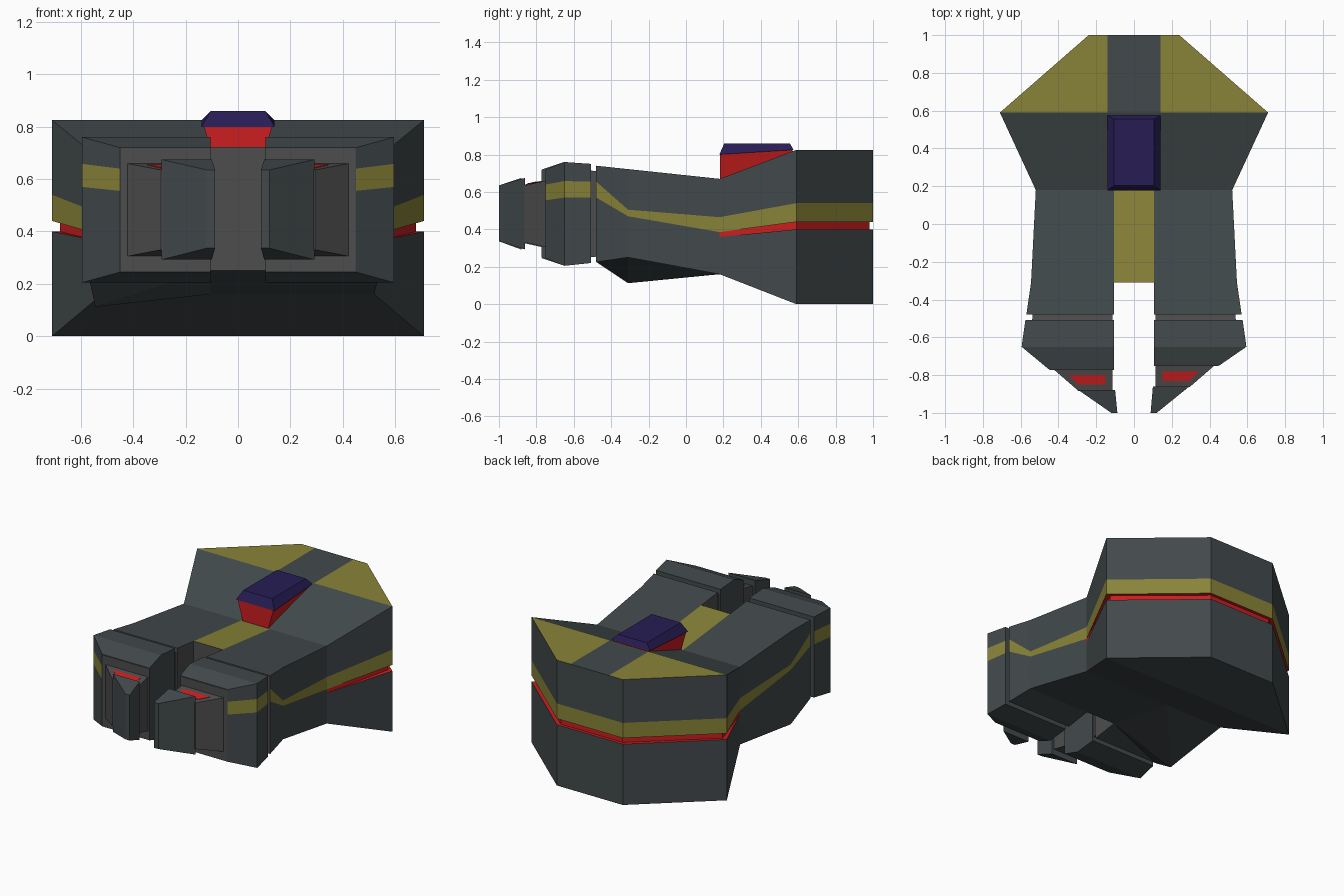
import bpy, bmesh

if "Cube" in bpy.data.objects:
    bpy.data.objects.remove(bpy.data.objects["Cube"])

def mat(name, c):
    m = bpy.data.materials.new(name)
    m.diffuse_color = (*c, 1)
    m.use_nodes = True
    m.node_tree.nodes["Principled BSDF"].inputs["Base Color"].default_value = m.diffuse_color
    return m

MATS = [mat("slate", (.055, .068, .072)), mat("yellow", (.25, .23, .04)),
        mat("red", (.6, .013, .014)), mat("blue", (.02, .012, .09)),
        mat("dark_grey", (.075, .075, .075))]
HULL, YEL, RED, BLUE, GREY = range(5)

def finish(bm, name):
    bmesh.ops.remove_doubles(bm, verts=bm.verts, dist=1e-4)
    bmesh.ops.recalc_face_normals(bm, faces=bm.faces)
    me = bpy.data.meshes.new(name)
    bm.to_mesh(me)
    bm.free()
    for m in MATS:
        me.materials.append(m)
    bpy.context.collection.objects.link(bpy.data.objects.new(name, me))

def face(bm, pts, m):
    bm.faces.new([bm.verts.new(p) for p in pts]).material_index = m

def loft(name, rings, m, special=None):
    """Closed skin through rings; special = {ring edge index: material}"""
    bm = bmesh.new()
    n = len(rings[0])
    for a, b in zip(rings, rings[1:]):
        for i in range(n):
            j = (i + 1) % n
            face(bm, [a[i], a[j], b[j], b[i]], (special or {}).get(i, m))
    face(bm, rings[0], m)
    face(bm, rings[-1], m)
    finish(bm, name)

# Main hull stations, back to front: y, half width, bottom, red, yellow, band top, deck, strip half width
ST = [(1, .24, 0, .40, .44, .54, .825, .14), (.59, .71, 0, .40, .44, .54, .825, .14),
      (.18, .52, .16, .36, .385, .465, .67, .105), (-.31, .545, .25, .47, .47, .505, .722, .105),
      (-.48, .57, .225, .57, .57, .655, .74, .105)]
INSET = [(.015, .02), (.03, 0), (0, 0), (0, 0), (0, 0)]

def bottom(x, k):
    return .112 if (k == 3 and x < -.5) else ST[k][2]

def column(x, k, groove=True):
    y, w, zb, r0, r1, y1, zt, t = ST[k]
    dx, dy = INSET[k]
    ix, iy = x - (dx if x > 0 else -dx), y - dy
    return [(x, y, bottom(x, k)), (x, y, r0), (ix, iy, r0), (ix, iy, r1),
            (x, y, r1), (x, y, y1), (x, y, zt)]

bm = bmesh.new()
# Wall swept around the plan outline, including the slot between the prongs
cols = [column(ST[k][1], k) for k in (4, 3, 2, 1, 0)]
cols += [column(-ST[k][1], k) for k in (0, 1, 2, 3, 4)]
cols += [column(x, k) for x, k in ((-.105, 4), (-.105, 3), (.105, 3), (.105, 4))]
for i in range(14):
    a, b = cols[i], cols[(i + 1) % 14]
    for r in range(6):
        m = HULL
        if i >= 9:
            m = GREY
        elif r == 4:
            m = YEL
        elif r in (1, 2, 3) and 2 <= i <= 6:
            m = RED
        face(bm, [a[r], b[r], b[r + 1], a[r + 1]], m)
# Deck and underside strips
for k in range(4):
    A, B = ST[k], ST[k + 1]
    xa, xb = [-A[1], -A[7], A[7], A[1]], [-B[1], -B[7], B[7], B[1]]
    for c in range(3):
        if k == 3 and c == 1:
            continue
        m = YEL if (k == 0 and c != 1) or (k == 2 and c == 1) else HULL
        q = [(xa[c], A[0]), (xa[c + 1], A[0]), (xb[c + 1], B[0]), (xb[c], B[0])]
        face(bm, [(*p, z) for p, z in zip(q, (A[6], A[6], B[6], B[6]))], m)
        low = [(*p, bottom(p[0], kk)) for p, kk in zip(q, (k, k, k + 1, k + 1))]
        face(bm, [low[0], low[1], low[3]], HULL)
        face(bm, [low[1], low[2], low[3]], HULL)
finish(bm, "main_hull")

# Canopy and its red support
def rect(xf, yf, zf, xb, yb, zb):
    return [(-xf, yf, zf), (xf, yf, zf), (xb, yb, zb), (-xb, yb, zb)]

loft("canopy", [rect(.14, .178, .80, .14, .575, .825), rect(.105, .205, .86, .105, .555, .86)], BLUE)
loft("canopy_support", [rect(.09, .182, .66, .13, .57, .815), rect(.13, .182, .80, .13, .57, .826)], RED)

# Prong pieces, mirrored with a slight stagger
def box_ring(s, y, xi, xo, lo, hi):
    return [(s * xi, y, lo), (s * xo, y, lo), (s * xo, y, hi), (s * xi, y, hi)]

def band_ring(s, y, xi, xo, lo, b0, b1, hi):
    return [(s * x, y, z) for x, z in
            ((xi, lo), (xo, lo), (xo, b0), (xo, b1), (xo, hi), (xi, hi))]

for s, side in ((1, "right"), (-1, "left")):
    d = .01 * s
    y1, y2 = -.76 + d, -.87 + d
    loft(side + "_prong_neck", [box_ring(s, -.47, .115, .535, .255, .71),
                                box_ring(s, -.515, .115, .54, .25, .715)], GREY)
    loft(side + "_prong_block", [band_ring(s, -.508, .105, .575, .22, .57, .655, .75),
                                 band_ring(s, -.65, .105, .595, .205, .57, .658, .76),
                                 band_ring(s, y1, .105, .45, .245, .555, .64, .72)], HULL, {2: YEL})
    loft(side + "_prong_front_plate", [box_ring(s, y1 + .01, .107, .448, .247, .718),
                                       box_ring(s, y1 - .002, .107, .446, .249, .716)], GREY)
    loft(side + "_prong_link", [box_ring(s, y1, .115, .425, .305, .66),
                                box_ring(s, y2 - .003, .115, .295, .33, .635)], GREY)
    loft(side + "_red_light", [box_ring(s, y1 - .03, .15, .345, .645, .656),
                               box_ring(s, y1 - .08, .15, .295, .635, .645)], RED)
    loft(side + "_prong_tip", [box_ring(s, y2, .1, .293, .292, .675),
                               box_ring(s, -1, .088, .12, .336, .635)], HULL)
